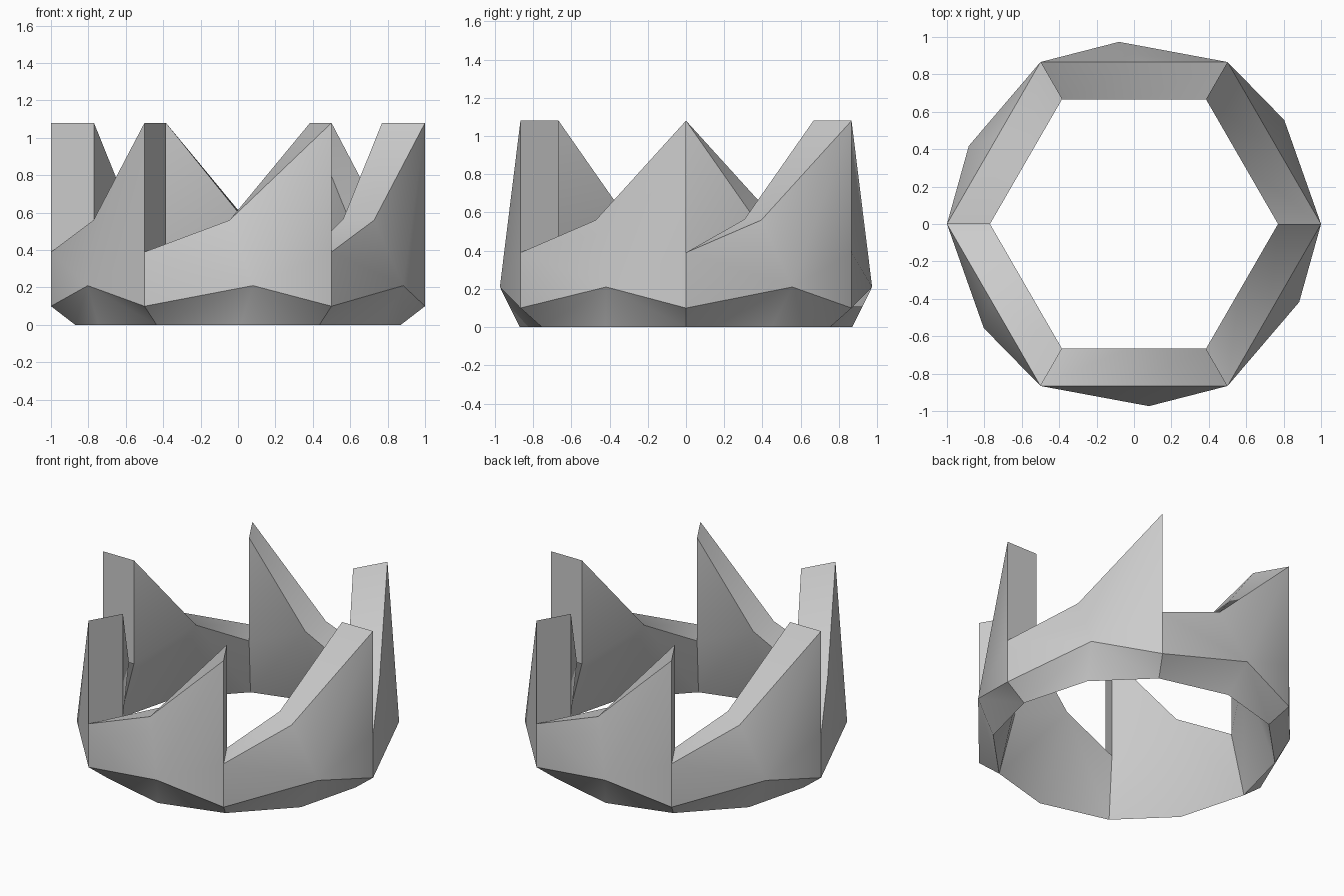
import bpy, bmesh
from math import radians, cos, sin

if "Cube" in bpy.data.objects:
    bpy.data.objects.remove(bpy.data.objects["Cube"])

SIDES = 6
STEP = 360 / SIDES
bm = bmesh.new()


def polar(r, deg, z):
    a = radians(deg)
    return bm.verts.new((r * cos(a), r * sin(a), z))


def along(r, start, t, z):
    # point on a straight hexagon side
    a, b = radians(start), radians(start + STEP)
    return bm.verts.new((r * (cos(a) * (1 - t) + cos(b) * t),
                         r * (sin(a) * (1 - t) + sin(b) * t), z))


R_OUT, R_IN, R_BASE = 1.0, 0.77, 0.87
Z_NOTCH, Z_MID, Z_TIP = 0.39, 0.56, 1.08

# corner columns and side midpoints
corners, mids = [], []
for i in range(SIDES):
    a = i * STEP
    corners.append(dict(
        out=polar(R_OUT, a, Z_NOTCH), inn=polar(R_IN, a, Z_NOTCH),
        tip=polar(R_OUT, a, Z_TIP), tip_in=polar(R_IN, a, Z_TIP),
        low=polar(R_OUT, a, 0.10), base=polar(R_BASE, a, 0)))
    mids.append(dict(
        out=along(R_OUT, a, 0.455, Z_MID), inn=along(R_IN, a, 0.46, Z_MID + 0.005),
        bulge=polar(0.977, a + 34.7, 0.21), base=polar(R_BASE, a + 31, 0)))


def fan(centre, loop):
    for p, q in zip(loop, loop[1:]):
        bm.faces.new((centre, p, q))


for i in range(SIDES):
    c, m, n = corners[i], mids[i], corners[(i + 1) % SIDES]
    # outer wall around the bulge
    fan(m["bulge"], [m["out"], c["out"], c["low"], c["base"], m["base"],
                     n["base"], n["low"], n["out"], n["tip"], m["out"]])
    # inner wall
    fan(m["inn"], [n["tip_in"], n["inn"], n["base"], m["base"], c["base"], c["inn"]])
    # sloping top rim and upright tooth end
    bm.faces.new((c["out"], m["out"], m["inn"], c["inn"]))
    bm.faces.new((m["out"], n["tip"], n["tip_in"], m["inn"]))
    bm.faces.new((n["tip"], n["out"], n["inn"], n["tip_in"]))

bmesh.ops.recalc_face_normals(bm, faces=bm.faces[:])
mesh = bpy.data.meshes.new("toothed_crown")
bm.to_mesh(mesh)
bm.free()
crown = bpy.data.objects.new("toothed_crown", mesh)
bpy.context.collection.objects.link(crown)
bpy.context.view_layer.objects.active = crown
crown.select_set(True)
bpy.ops.object.shade_smooth_by_angle(angle=radians(35))
